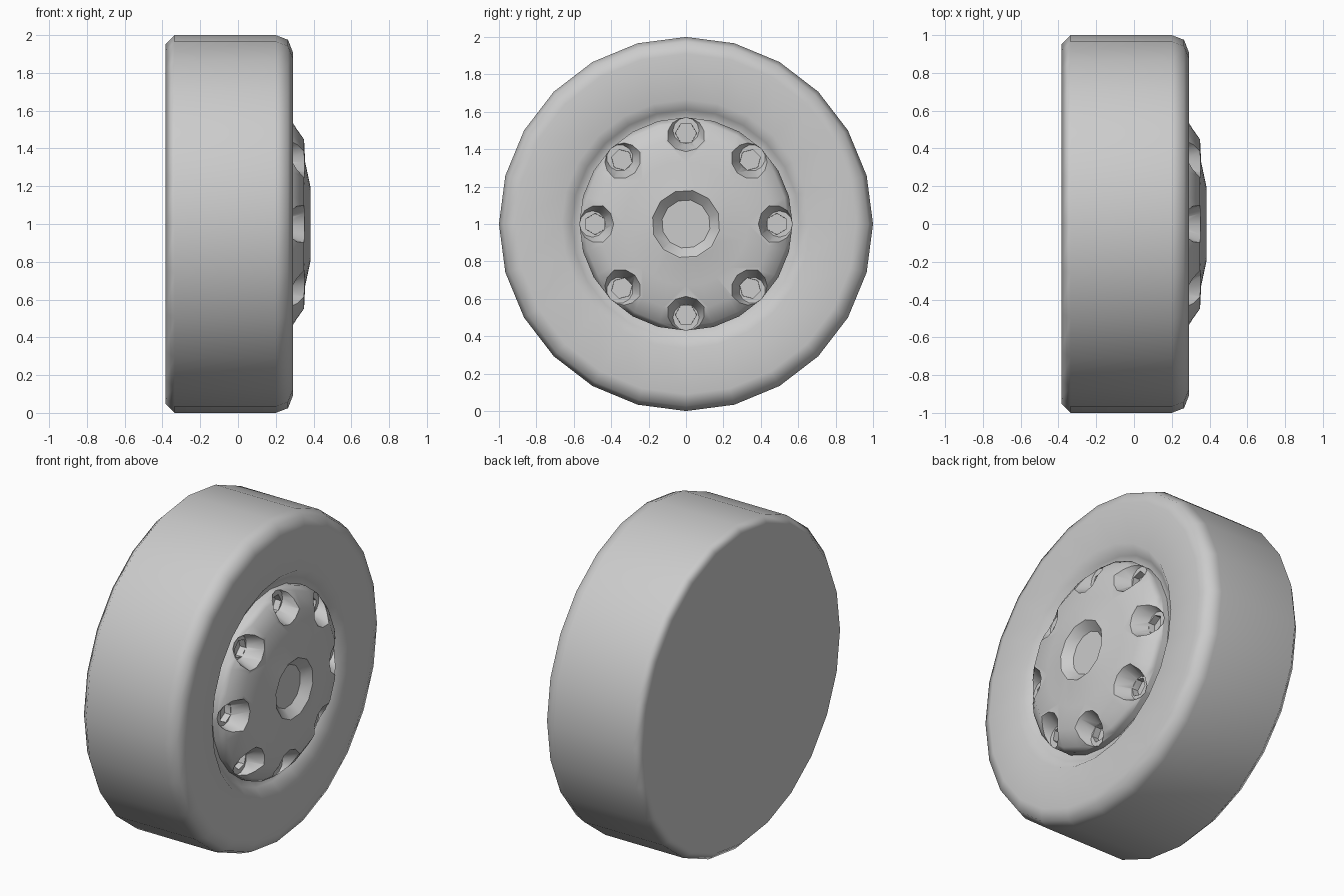
import bpy, bmesh
from math import sin, cos, pi, radians

if "Cube" in bpy.data.objects:
    bpy.data.objects.remove(bpy.data.objects["Cube"], do_unlink=True)

grey = bpy.data.materials.new("plain grey")
grey.use_nodes = True
colour = (0.6, 0.6, 0.6, 1)
grey.diffuse_color = colour
grey.node_tree.nodes["Principled BSDF"].inputs["Base Color"].default_value = colour


def lathe(name, profile, sides, turn=0.0, radius=0.0, angle=0.0):
    """Spin (x, r) points about an x-parallel axis and cap both ends."""
    bm = bmesh.new()
    cy, cz = radius * sin(angle), 1 + radius * cos(angle)
    rings = []
    for x, r in profile:
        steps = [turn + 2 * pi * i / sides for i in range(sides)]
        rings.append([bm.verts.new((x, cy + r * sin(a), cz + r * cos(a))) for a in steps])
    for low, high in zip(rings, rings[1:]):
        for i in range(sides):
            j = (i + 1) % sides
            bm.faces.new((low[i], low[j], high[j], high[i]))
    bm.faces.new(rings[0])
    bm.faces.new(rings[-1])
    bmesh.ops.recalc_face_normals(bm, faces=bm.faces)
    mesh = bpy.data.meshes.new(name)
    bm.to_mesh(mesh)
    bm.free()
    mesh.materials.append(grey)
    ob = bpy.data.objects.new(name, mesh)
    bpy.context.collection.objects.link(ob)
    return ob


def activate(ob):
    bpy.ops.object.select_all(action='DESELECT')
    ob.select_set(True)
    bpy.context.view_layer.objects.active = ob


def carve(ob, cutter):
    activate(ob)
    mod = ob.modifiers.new("carve", 'BOOLEAN')
    mod.operation, mod.solver, mod.object = 'DIFFERENCE', 'EXACT', cutter
    bpy.ops.object.modifier_apply(modifier=mod.name)
    bpy.data.objects.remove(cutter, do_unlink=True)


def smooth(ob, degrees):
    activate(ob)
    bpy.ops.object.shade_smooth_by_angle(angle=radians(degrees))
    mod = ob.modifiers.new("even shading", 'WEIGHTED_NORMAL')
    mod.keep_sharp = True


# Tyre with a closed back and a dished opening in the outer wall
tyre = lathe("tyre", [(-0.385, 0.95), (-0.335, 1), (0.2, 1), (0.265, 0.975), (0.29, 0.91),
                      (0.29, 0.665), (0.235, 0.61), (0.215, 0.55)], 24)
smooth(tyre, 50)

# Domed hub
hub = lathe("hub", [(0.1, 0.57), (0.26, 0.57), (0.29, 0.545), (0.35, 0.46),
                    (0.355, 0.33), (0.385, 0.19)], 24)

# Flared dents and hexagonal holes around the hub
for k in range(8):
    a = k * pi / 4
    carve(hub, lathe("dent_cutter", [(0.255, 0.07), (0.38, 0.125)], 12, a, 0.5, a))
    carve(hub, lathe("hole_cutter", [(0.16, 0.055), (0.3, 0.058)], 6, a + pi / 6, 0.485, a))

# Tapered centre recess
carve(hub, lathe("centre_cutter", [(0.335, 0.13), (0.385, 0.182), (0.42, 0.182)], 12, 0.2))
smooth(hub, 42)
